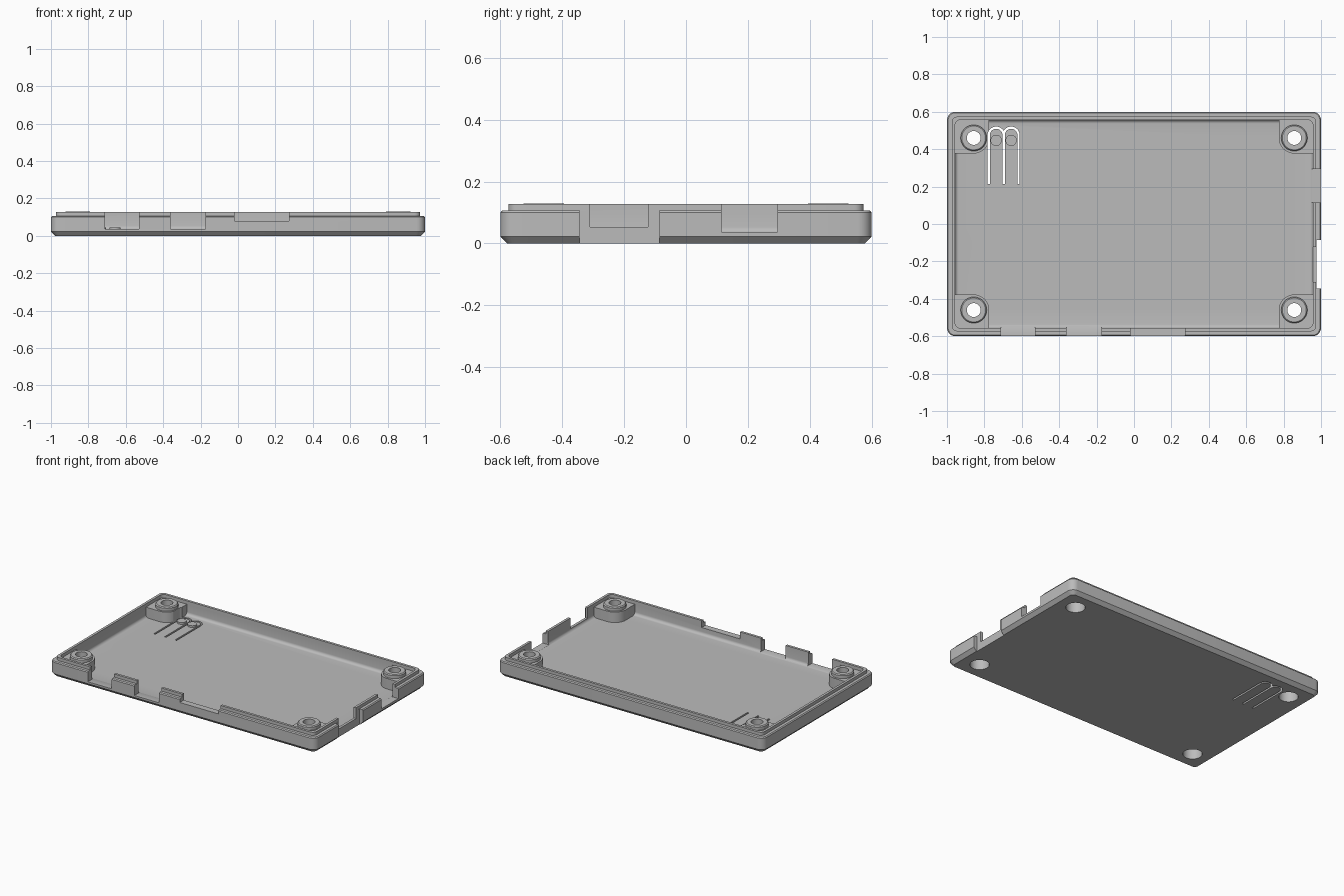
import bpy, bmesh, math

if "Cube" in bpy.data.objects:
    bpy.data.objects.remove(bpy.data.objects["Cube"])

plastic = bpy.data.materials.new("grey_plastic")
plastic.diffuse_color = (0.5, 0.5, 0.5, 1)
plastic.use_nodes = True
plastic.node_tree.nodes["Principled BSDF"].inputs["Base Color"].default_value = plastic.diffuse_color


def make_object(name, bm):
    bmesh.ops.recalc_face_normals(bm, faces=bm.faces)
    mesh = bpy.data.meshes.new(name)
    bm.to_mesh(mesh)
    bm.free()
    mesh.materials.append(plastic)
    ob = bpy.data.objects.new(name, mesh)
    bpy.context.collection.objects.link(ob)
    return ob


def loft(name, rings):
    """Closed solid through rings that all have the same point count."""
    bm = bmesh.new()
    loops = [[bm.verts.new(p) for p in ring] for ring in rings]
    n = len(loops[0])
    for a, b in zip(loops, loops[1:]):
        for i in range(n):
            j = (i + 1) % n
            bm.faces.new((a[i], a[j], b[j], b[i]))
    bm.faces.new(loops[0])
    bm.faces.new(loops[-1])
    return make_object(name, bm)


def prism(name, outline, z0, z1):
    return loft(name, [[(x, y, z) for x, y in outline] for z in (z0, z1)])


def box(name, x0, x1, y0, y1, z0, z1):
    return prism(name, [(x0, y0), (x1, y0), (x1, y1), (x0, y1)], z0, z1)


def arc(cx, cy, r, a0, a1, n):
    return [(cx + r * math.cos(math.radians(a0 + (a1 - a0) * i / n)),
             cy + r * math.sin(math.radians(a0 + (a1 - a0) * i / n)))
            for i in range(n + 1)]


def disc(cx, cy, r, n=40):
    return arc(cx, cy, r, 0, 360, n)[:-1]


def rounded_ring(hx, hy, r, z):
    pts = []
    for k, (sx, sy) in enumerate(((1, 1), (-1, 1), (-1, -1), (1, -1))):
        pts += arc(sx * (hx - r), sy * (hy - r), r, 90 * k, 90 * k + 90, 6)
    return [(x, y, z) for x, y in pts]


def boolean(target, tool, operation):
    mod = target.modifiers.new(operation, 'BOOLEAN')
    mod.operation, mod.solver, mod.object = operation, 'EXACT', tool
    bpy.context.view_layer.objects.active = target
    bpy.ops.object.modifier_apply(modifier=mod.name)
    bpy.data.objects.remove(tool)


# Tray: chamfered base, outer wall, stepped lip, inner wall, filleted floor
FLOOR, RIM, LIP = 0.033, 0.106, 0.127
section = [(0.022, 0.025, 0), (0, 0.045, 0.023), (0, 0.045, RIM - 0.006),
           (0.006, 0.039, RIM), (0.026, 0.03, RIM), (0.026, 0.03, LIP),
           (0.043, 0.03, LIP)]
for i in range(6):
    t = math.radians(18 * i)
    section.append((0.043 + 0.02 * (1 - math.cos(t)), 0.03 - 0.02 * (1 - math.cos(t)),
                    FLOOR + 0.02 * (1 - math.sin(t))))
tray = loft("tray", [rounded_ring(1 - d, 0.6 - d, r, z) for d, r, z in section])

# Corner pads with raised screw bosses, counterbored from below
BX, BY = 0.857, 0.46
for sx in (-1, 1):
    for sy in (-1, 1):
        pad = [(0.965, 0.565), (0.775, 0.565)] + arc(BX, BY, 0.083, 180, 270, 10) + [(0.965, BY - 0.083)]
        boolean(tray, prism("pad", [(sx * x, sy * y) for x, y in pad], 0.015, RIM - 0.002), 'UNION')
        cx, cy = sx * BX, sy * BY
        boss = [(0.07, 0.08), (0.07, 0.124), (0.064, 0.13)]
        boolean(tray, loft("boss", [[(x, y, z) for x, y in disc(cx, cy, r)] for r, z in boss]), 'UNION')
        boolean(tray, prism("counterbore", disc(cx, cy, 0.06), -0.1, 0.07), 'DIFFERENCE')
        boolean(tray, prism("screw_hole", disc(cx, cy, 0.037), -0.1, 0.3), 'DIFFERENCE')

# Port openings in the front wall
for x0, x1, z in ((-0.71, -0.53, 0.036), (-0.36, -0.175, 0.036), (-0.018, 0.272, 0.08)):
    boolean(tray, box("front_port", x0, x1, -0.7, -0.53, z, 0.3), 'DIFFERENCE')

# Openings and outer recess in the right wall
for y0, y1, z in ((-0.31, -0.123, 0.054), (0.115, 0.295, 0.037)):
    boolean(tray, box("side_port", 0.93, 1.1, y0, y1, z, 0.3), 'DIFFERENCE')
boolean(tray, box("side_recess", 0.975, 1.1, -0.345, -0.085, -0.1, 0.3), 'DIFFERENCE')

# Two flexible button tongues: raised discs framed by arched slots
W = 0.006
for cx in (-0.737, -0.657):
    boolean(tray, prism("button", disc(cx, 0.447, 0.03), 0.02, FLOOR + 0.012), 'UNION')
for x in (-0.777, -0.697, -0.617):
    boolean(tray, box("slot", x - W, x + W, 0.213, 0.478, -0.1, 0.2), 'DIFFERENCE')
for cx in (-0.737, -0.657):
    band = arc(cx, 0.475, 0.04 + W, -3, 183, 16) + arc(cx, 0.475, 0.04 - W, 183, -3, 16)
    boolean(tray, prism("slot_arch", band, -0.1, 0.2), 'DIFFERENCE')

# Smooth curved surfaces, keep edges crisp
bpy.ops.object.select_all(action='DESELECT')
tray.select_set(True)
bpy.context.view_layer.objects.active = tray
bpy.ops.object.shade_smooth_by_angle(angle=math.radians(30))
